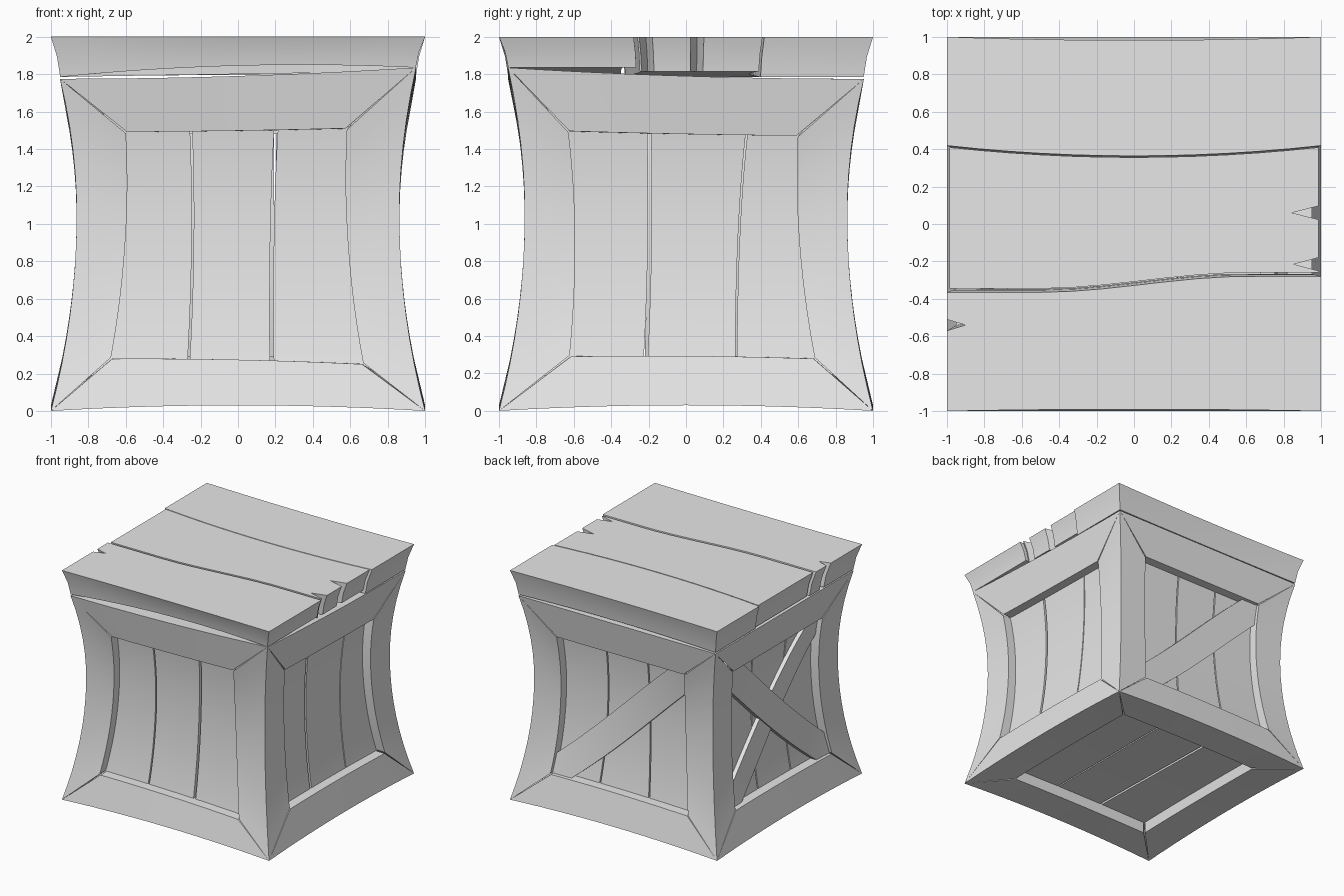
import bpy, bmesh, math
from mathutils import Vector, Matrix

if "Cube" in bpy.data.objects:
    bpy.data.objects.remove(bpy.data.objects["Cube"])

grey = bpy.data.materials.new("plain_grey")
grey.use_nodes = True
grey.diffuse_color = (0.8, 0.8, 0.8, 1)
grey.node_tree.nodes["Principled BSDF"].inputs["Base Color"].default_value = (0.8, 0.8, 0.8, 1)

TOP = 1.775     # height of the crate body
THICK = 0.14    # frame thickness
parts = []


def finish(name, bm):
    bmesh.ops.recalc_face_normals(bm, faces=bm.faces)
    mesh = bpy.data.meshes.new(name)
    bm.to_mesh(mesh)
    bm.free()
    mesh.materials.append(grey)
    ob = bpy.data.objects.new(name, mesh)
    bpy.context.collection.objects.link(ob)
    parts.append(ob)


def warp(p):
    """Pinch the waist, lift one top corner and arch the bottom edges."""
    x, y, z = p
    k = 0.862 + (0.125 if z < 1.05 else 0.17) * (z - 1.05) ** 2
    corner = ((1 + x) * (1 - y) / 4) ** 2 * max(0, z / TOP) ** 4
    arch = (1 - x * x * y * y) * max(0, 1 - z / TOP) ** 3
    return Vector((x * k, y * k, z + 0.06 * corner + 0.03 * arch))


def bar(name, start, end, place, n=14):
    """Four-sided bar between two end sections, bent with the crate."""
    bm = bmesh.new()
    rings = []
    for i in range(n + 1):
        rings.append([bm.verts.new(warp(place @ Vector(a).lerp(Vector(b), i / n)))
                      for a, b in zip(start, end)])
    for r, s in zip(rings, rings[1:]):
        for j in range(4):
            k = (j + 1) % 4
            bm.faces.new((r[j], r[k], s[k], s[j]))
    bm.faces.new(rings[0])
    bm.faces.new(rings[-1][::-1])
    finish(name, bm)


def frame(side, place, outer, back, inner):
    """Four mitred rails with slightly open joints."""
    for i, label in enumerate(("lower_rail", "right_post", "upper_rail", "left_post")):
        j = (i + 1) % 4
        a, b = Vector(inner[i]), Vector(inner[j])
        a, b = a.lerp(b, 0.006), b.lerp(a, 0.006)

        def section(c, p):
            return [(*outer[c], 1), (*back[c], 1 - THICK), (*p, 1 - THICK), (*p, 1)]
        bar(f"{side}_{label}", section(i, a), section(j, b), place)


def planks(side, place, w0, w1, gaps):
    """Recessed boards; each gap is (lower u, upper u, half width)."""
    edges = [(-0.82, -0.82, 0)] + gaps + [(0.82, 0.82, 0)]
    for i, (l, r) in enumerate(zip(edges, edges[1:])):
        def section(w, k):
            u0, u1 = l[k] + l[2], r[k] - r[2]
            return [(u0, w, 0.91), (u1, w, 0.91), (u1, w, 0.87), (u0, w, 0.87)]
        bar(f"{side}_plank_{i + 1}", section(w0, 0), section(w1, 1), place)


def brace(name, place, a, b, half, depth):
    a, b = Vector(a), Vector(b)
    d = (b - a).normalized()
    n = Vector((-d.y, d.x)) * half

    def section(p):
        return [(*(p + n), depth), (*(p - n), depth), (*(p - n), 0.89), (*(p + n), 0.89)]
    bar(name, section(a), section(b), place)


# Side faces: local axes are across, up and outward
upright = Matrix(((1, 0, 0), (0, 0, -1), (0, 1, 0)))
outer = [(-1, 0), (1, 0), (1, TOP), (-1, TOP)]
q = 1 - THICK
back = [(-q, THICK), (q, THICK), (q, TOP), (-q, TOP)]
plain = [(-0.7, 0.28), (0.72, 0.27), (0.68, 1.48), (-0.7, 1.48)]
openings = {
    "front": [(-0.725, 0.27), (0.71, 0.24), (0.65, 1.49), (-0.67, 1.49)],
    "right": [(-0.665, 0.28), (0.735, 0.27), (0.67, 1.47), (-0.705, 1.475)],
    "back": plain,
    "left": plain,
}
gaps = {
    "front": [(-0.28, -0.28, 0.006), (0.19, 0.23, 0.011)],
    "right": [(-0.23, -0.22, 0.011), (0.28, 0.37, 0.005)],
    "back": [(-0.25, -0.22, 0.006), (0.26, 0.22, 0.006)],
    "left": [(-0.24, -0.27, 0.006), (0.24, 0.26, 0.006)],
}
places = {}
for i, side in enumerate(openings):
    places[side] = Matrix.Rotation(math.radians(90 * i), 3, 'Z') @ upright
    frame(side, places[side], outer, back, openings[side])
    planks(side, places[side], 0.18, 1.6, gaps[side])

# Diagonal braces
low, high = (-0.76, 0.23), (0.78, 1.55)
brace("back_brace", places["back"], low, high, 0.13, 0.965)
brace("left_brace_rising", places["left"], low, high, 0.11, 0.95)
brace("left_brace_falling", places["left"], (-0.78, 1.53), (0.76, 0.25), 0.13, 0.97)

# Underside: outward is down, so depth 1 lies on the ground
under = Matrix.Translation((0, 0, 1)) @ Matrix.Diagonal((1, 1, -1, 1))


def square(r):
    return [(-r, -r), (r, -r), (r, r), (-r, r)]


frame("bottom", under, square(1), square(q), square(0.7))
planks("bottom", under, -0.8, 0.8, [(-0.22, -0.26, 0.01), (0.25, 0.24, 0.006)])


# Lid boards, running across the crate
def wide_gap(x):
    t = min(1, max(0, (x + 0.5) / 1.1))
    return -0.355 + 0.085 * t * t * (3 - 2 * t)


def thin_gap(x):
    return 0.36 + 0.055 * x * x


def lid_board(name, near, far, reach, tilt, arch, right=(), left=()):
    n = 12
    xs = [reach * (2 * i / n - 1) for i in range(n + 1)]
    pts = [(x, near(x)) for x in xs]
    for y, deep, half in right:
        pts += [(reach, y - half), (reach - deep, y), (reach, y + half)]
    pts += [(x, far(x)) for x in reversed(xs)]
    for y, deep, half in left:
        pts += [(-reach, y + half), (-reach + deep, y), (-reach, y - half)]
    bm = bmesh.new()
    upper = [bm.verts.new((x, y, 2)) for x, y in pts]
    mid, lower = [], []
    for x, y in pts:
        z = 1.785 + tilt * (x + 1) / 2 + arch * (1 - x * x)
        mid.append(bm.verts.new((x * 0.967, y * 0.967, (z + 2) / 2)))
        lower.append(bm.verts.new((x * 0.95, y * 0.95, z)))
    for a, b in ((upper, mid), (mid, lower)):
        for i in range(len(pts)):
            j = (i + 1) % len(pts)
            bm.faces.new((a[i], b[i], b[j], a[j]))
    bm.faces.new(upper)
    bmesh.ops.triangulate(bm, faces=[bm.faces.new(lower[::-1])])
    finish(name, bm)


lid_board("lid_front_board", lambda x: -1 + 0.01 * (1 - x * x),
          lambda x: wide_gap(x) - 0.01, 1, 0.05, 0.035, left=[(-0.54, 0.1, 0.03)])
lid_board("lid_middle_board", lambda x: wide_gap(x) + 0.01,
          lambda x: thin_gap(x) - 0.004, 0.985, 0.03, 0,
          right=[(-0.215, 0.13, 0.035), (0.06, 0.14, 0.036)])
lid_board("lid_back_board", lambda x: thin_gap(x) + 0.004,
          lambda x: 1 - 0.018 * (1 - x * x), 1, 0, 0.01)

# Smooth the bent surfaces, keep the edges crisp
bpy.ops.object.select_all(action='DESELECT')
for ob in parts:
    ob.select_set(True)
bpy.context.view_layer.objects.active = parts[0]
bpy.ops.object.shade_smooth_by_angle(angle=math.radians(30))
